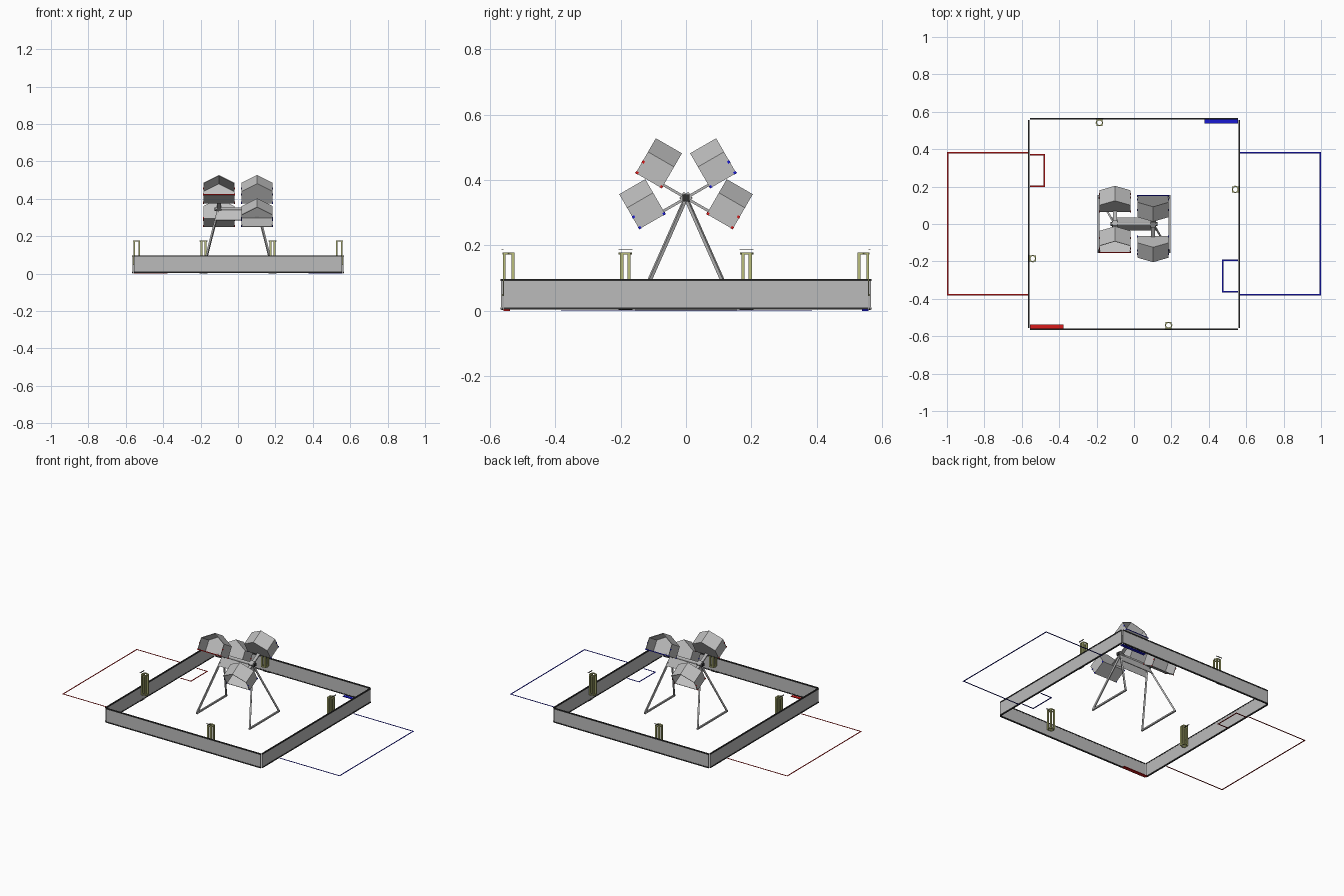
import bpy, bmesh, math
from mathutils import Matrix, Vector

if "Cube" in bpy.data.objects:
    bpy.data.objects.remove(bpy.data.objects["Cube"])


def material(name, rgb):
    m = bpy.data.materials.new(name)
    m.use_nodes = True
    m.diffuse_color = (*rgb, 1)
    m.node_tree.nodes["Principled BSDF"].inputs["Base Color"].default_value = (*rgb, 1)
    return m


PANEL = material("panel grey", (0.50, 0.50, 0.50))
CRATE = material("crate grey", (0.52, 0.52, 0.52))
METAL = material("metal grey", (0.45, 0.45, 0.45))
DARK = material("rail dark", (0.03, 0.03, 0.03))
OLIVE = material("olive yellow", (0.50, 0.52, 0.20))
RED = material("alliance red", (0.68, 0.01, 0.01))
BLUE = material("alliance blue", (0.01, 0.01, 0.65))


def finish(name, bm, mat, matrix=Matrix()):
    bmesh.ops.recalc_face_normals(bm, faces=bm.faces)
    me = bpy.data.meshes.new(name)
    bm.to_mesh(me)
    bm.free()
    me.materials.append(mat)
    ob = bpy.data.objects.new(name, me)
    ob.matrix_world = matrix
    bpy.context.collection.objects.link(ob)
    return ob


def add_box(bm, lo, hi):
    lo, hi = Vector(lo), Vector(hi)
    size = hi - lo
    bmesh.ops.create_cube(bm, size=1, matrix=Matrix.Translation((lo + hi) / 2)
                          @ Matrix.Diagonal((*size, 1)))


def add_bar(bm, a, b, width):
    # Square bar between two points
    a, b = Vector(a), Vector(b)
    turn = (b - a).to_track_quat('Z', 'Y').to_matrix().to_4x4()
    bmesh.ops.create_cube(bm, size=1, matrix=Matrix.Translation((a + b) / 2) @ turn
                          @ Matrix.Diagonal((width, width, (b - a).length, 1)))


def box(name, lo, hi, mat, matrix=Matrix()):
    bm = bmesh.new()
    add_box(bm, lo, hi)
    return finish(name, bm, mat, matrix)


def tape_loop(name, x0, x1, y0, y1, mat, open_side):
    # Floor tape outline, left open on the wall side (-1 or +1)
    w, t = 0.008, 0.0008
    bm = bmesh.new()
    add_box(bm, (x0, y0, 0), (x1, y0 + w, t))
    add_box(bm, (x0, y1 - w, 0), (x1, y1, t))
    edge = x1 - w if open_side < 0 else x0
    add_box(bm, (edge, y0 + w, 0), (edge + w, y1 - w, t))
    finish(name, bm, mat)


# Perimeter walls with rails and one post stand per side
W, H = 0.565, 0.098
for i, side in enumerate(("front", "left", "back", "right")):
    turn = Matrix.Rotation(i * math.pi / 2, 4, 'Z')
    box(side + "_panel", (-0.557, -W, 0.008), (0.557, -W + 0.005, H - 0.006), PANEL, turn)
    bm = bmesh.new()
    for z in (0.004, H - 0.007):
        add_box(bm, (-0.557, -W - 0.002, z), (0.557, -W + 0.006, z + 0.007))
    finish(side + "_rails", bm, DARK, turn)

    # Open six-sided stand
    stand = turn @ Matrix.Translation((0.185, -0.542, 0))
    ring = [Vector((0.018 * math.cos(k * math.pi / 3), 0.018 * math.sin(k * math.pi / 3), 0))
            for k in range(6)]
    bm = bmesh.new()
    for z in (0.048, 0.175):
        lift = Vector((0, 0, z))
        for k in range(6):
            add_bar(bm, ring[k] + lift, ring[(k + 1) % 6] + lift, 0.006)
    for sx in (-1, 1):
        for sy in (-1, 1):
            x, y = sx * 0.011, sy * 0.0135
            add_box(bm, (x - 0.005, y - 0.004, 0.045), (x + 0.005, y + 0.004, 0.178))
    finish(side + "_post_stand", bm, OLIVE, stand)
    bm = bmesh.new()
    for z in (0.002, 0.187):
        add_box(bm, (-0.021, -0.022, z), (0.021, -0.016, z + 0.002))
    finish(side + "_post_plates", bm, DARK, stand)

# Floor tape
tape_loop("right_outer_zone", -1, -0.567, -0.382, 0.385, RED, 1)
tape_loop("left_outer_zone", 0.567, 1, -0.382, 0.385, BLUE, -1)
tape_loop("right_inner_zone", -0.557, -0.476, 0.197, 0.373, RED, -1)
tape_loop("left_inner_zone", 0.470, 0.557, -0.365, -0.190, BLUE, 1)
box("right_corner_strip", (-0.556, -0.558, 0), (-0.378, -0.538, 0.004), RED)
box("left_corner_strip", (0.378, 0.538, 0), (0.556, 0.558, 0.004), BLUE)

# Central support: splayed legs, foot bars and axle
HUB = 0.345
for sx, side in ((-1, "right"), (1, "left")):
    bm = bmesh.new()
    for sy in (-1, 1):
        add_bar(bm, (sx * 0.19, sy * 0.15, 0.006), (sx * 0.104, 0, HUB), 0.010)
    finish(side + "_legs", bm, METAL)
    box(side + "_foot_bar", (sx * 0.19 - 0.005, -0.155, 0), (sx * 0.19 + 0.005, 0.155, 0.010), METAL)

# Sloping cross plates that join the two leg pairs
for sy, side in ((-1, "front"), (1, "back")):
    bm = bmesh.new()
    corners = [(-0.106, 0.004, 0.340), (0.106, 0.004, 0.340), (0.119, 0.030, 0.284), (-0.119, 0.030, 0.284)]
    bm.faces.new([bm.verts.new((x, sy * y, z)) for x, y, z in corners])
    plate = finish(side + "_cross_plate", bm, CRATE)
    plate.modifiers.new("thickness", 'SOLIDIFY').thickness = 0.004

bm = bmesh.new()
bmesh.ops.create_cone(bm, cap_ends=True, segments=12, radius1=0.010, radius2=0.010, depth=0.240,
                      matrix=Matrix.Translation((0, 0, HUB)) @ Matrix.Rotation(math.pi / 2, 4, 'Y'))
finish("axle_rod", bm, METAL)
for sx, side in ((-1, "right"), (1, "left")):
    box(side + "_hub_cap", (sx * 0.122 - 0.003, -0.010, HUB - 0.010),
        (sx * 0.122 + 0.003, 0.010, HUB + 0.010), DARK)

# House-shaped crate profile, as (x, height)
PROFILE = [(-0.083, -0.011), (0.083, -0.011), (0.083, 0.064), (0, 0.112), (-0.083, 0.064)]


def crate(name, matrix):
    # Closed at the hub end, open at the outer end, with a wall thickness
    bm = bmesh.new()
    near = [bm.verts.new((x, 0.079, z)) for x, z in PROFILE]
    far = [bm.verts.new((x, 0.171, z)) for x, z in PROFILE]
    bm.faces.new(near)
    for k in range(5):
        j = (k + 1) % 5
        bm.faces.new((near[k], near[j], far[j], far[k]))
    ob = finish(name, bm, CRATE, matrix)
    shell = ob.modifiers.new("wall", 'SOLIDIFY')
    shell.thickness = 0.004
    shell.offset = -1


# Two tilted rocking arms, each with a crate at both ends
for sx, side, mat in ((-1, "right", RED), (1, "left", BLUE)):
    tilt = (Matrix.Translation((sx * 0.102, 0, HUB))
            @ Matrix.Rotation(sx * math.radians(30), 4, 'X'))
    bm = bmesh.new()
    add_box(bm, (-0.010, -0.082, -0.004), (0.010, 0.082, 0.004))
    add_box(bm, (-0.014, -0.016, -0.012), (0.014, 0.016, 0.012))
    finish(side + "_rocking_arm", bm, METAL, tilt)
    raised = "front" if sx < 0 else "back"
    for end, turn in (("back", 0), ("front", math.pi)):
        place = tilt @ Matrix.Rotation(turn, 4, 'Z')
        crate(f"{side}_{end}_crate", place)
        # Coloured corner tabs, and a lip on the raised crate's floor
        bm = bmesh.new()
        for x in (-0.083, 0.083):
            for y, z in ((0.082, -0.008), (0.168, -0.008), (0.168, 0.030)):
                add_box(bm, (x - 0.002, y - 0.004, z - 0.004), (x + 0.002, y + 0.004, z + 0.004))
        if end == raised:
            add_box(bm, (-0.081, 0.1705, -0.012), (0.081, 0.173, -0.006))
        finish(f"{side}_{end}_crate_edging", bm, mat, place)
